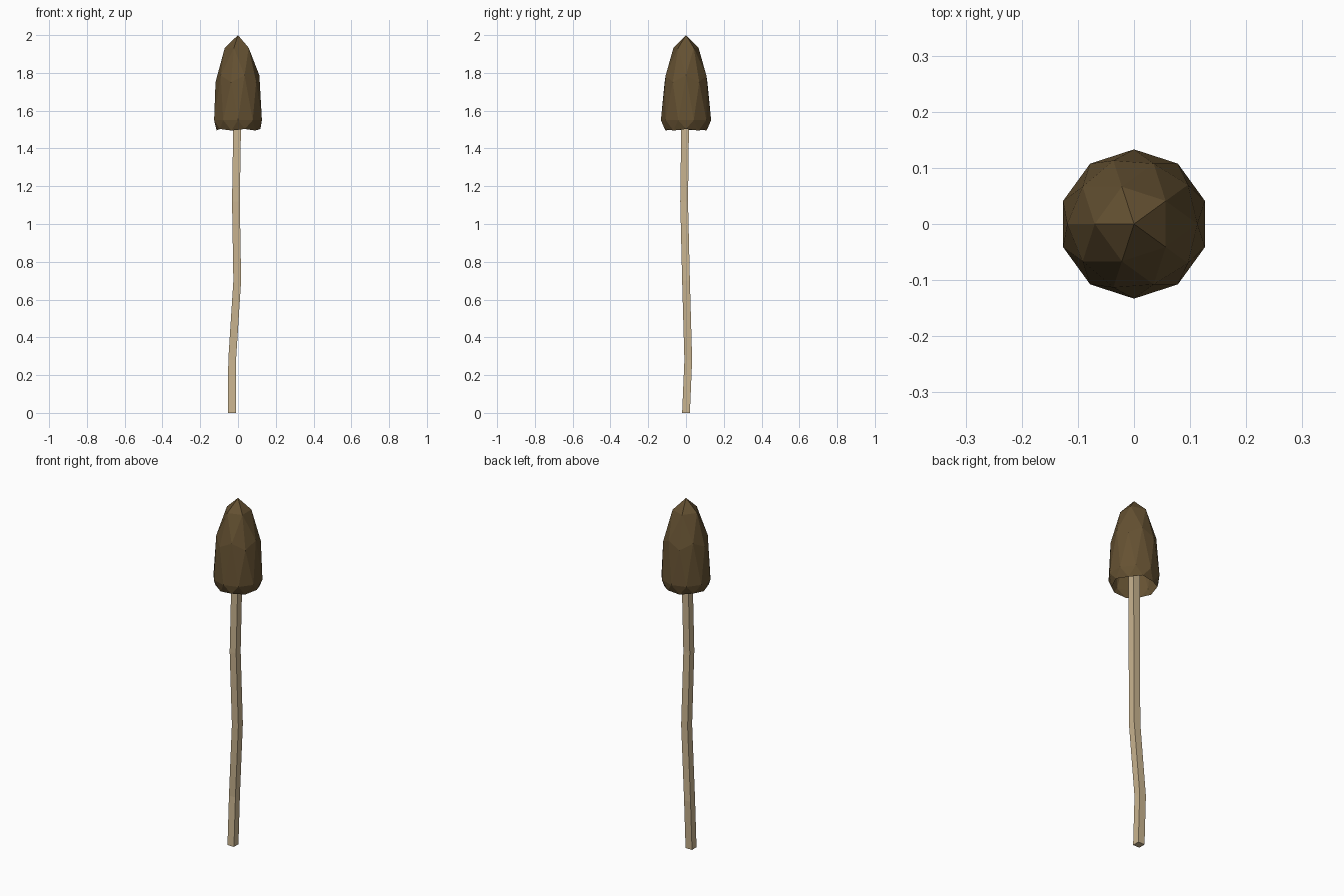
import bpy, bmesh, math
from mathutils import Matrix

if "Cube" in bpy.data.objects:
    bpy.data.objects.remove(bpy.data.objects["Cube"])


def material(name, rgb):
    m = bpy.data.materials.new(name)
    m.diffuse_color = (*rgb, 1)
    m.use_nodes = True
    m.node_tree.nodes["Principled BSDF"].inputs["Base Color"].default_value = m.diffuse_color
    return m


def add_object(name, bm, mat):
    me = bpy.data.meshes.new(name)
    bm.to_mesh(me)
    bm.free()
    me.materials.append(mat)
    ob = bpy.data.objects.new(name, me)
    bpy.context.collection.objects.link(ob)
    return ob


cap_brown = material("cap brown", (0.130, 0.083, 0.032))
stem_tan = material("stem tan", (0.59, 0.46, 0.28))

# Cap: faceted ball, opened underneath, upper half stretched into a bell
bm = bmesh.new()
bmesh.ops.create_icosphere(bm, subdivisions=2, radius=1,
                           matrix=Matrix.Rotation(math.pi, 4, 'Z'))
bmesh.ops.delete(bm, geom=[v for v in bm.verts if v.co.z < -0.7], context='VERTS')
for v in bm.verts:
    height = 0.45 if v.co.z > 0 else 0.105
    v.co = (v.co.x * 0.133, v.co.y * 0.133, 1.55 + v.co.z * height)
add_object("mushroom_cap", bm, cap_brown)

# Stem: square section swept along a slightly crooked path up into the cap
path = [(-0.032, 0.0, 0), (-0.031, 0.012, 0.28), (-0.004, 0.0, 0.70),
        (-0.011, -0.010, 1.12), (-0.005, -0.005, 1.50), (0.0, 0.0, 1.75)]
r = 0.0205
bm = bmesh.new()
rings = [[bm.verts.new((x + sx * r, y + sy * r, z))
          for sx, sy in ((-1, -1), (1, -1), (1, 1), (-1, 1))] for x, y, z in path]
for a, b in zip(rings, rings[1:]):
    for i in range(4):
        j = (i + 1) % 4
        bm.faces.new((a[i], a[j], b[j], b[i]))
bm.faces.new(rings[0][::-1])
bm.faces.new(rings[-1])
add_object("mushroom_stem", bm, stem_tan)
